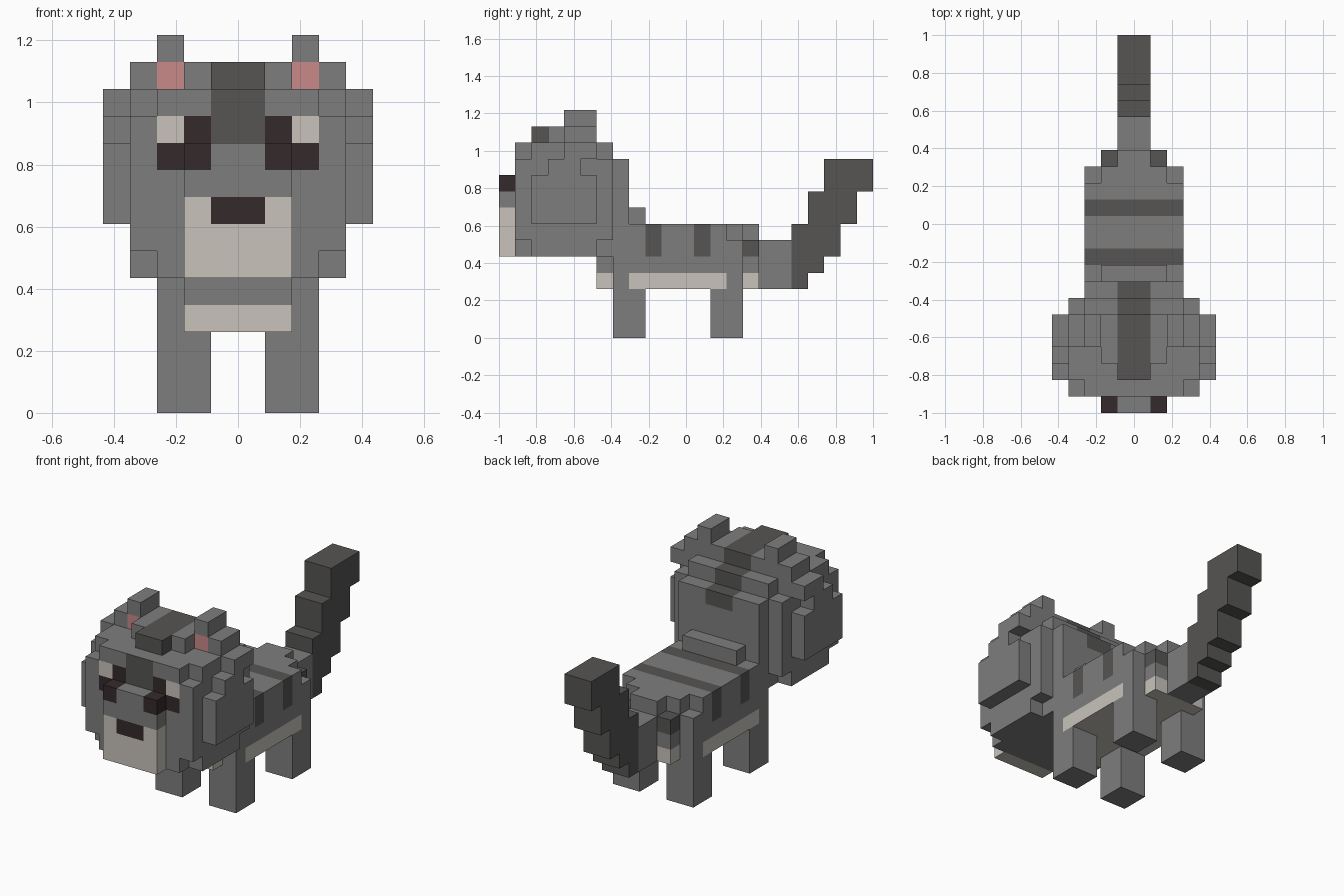
import bpy
import bmesh
from mathutils import Vector

cube = bpy.data.objects.get("Cube")
if cube:
    bpy.data.objects.remove(cube, do_unlink=True)

U = 2 / 23  # size of one block


def make_material(name, rgb):
    mat = bpy.data.materials.new(name)
    mat.use_nodes = True
    mat.diffuse_color = (*rgb, 1)
    mat.node_tree.nodes["Principled BSDF"].inputs["Base Color"].default_value = (*rgb, 1)
    return mat


GREY, CHARCOAL, CREAM, BLACK, PINK = range(5)
MATERIALS = [
    make_material("grey fur", (0.212, 0.208, 0.208)),
    make_material("charcoal fur", (0.092, 0.09, 0.087)),
    make_material("cream fur", (0.58, 0.55, 0.5)),
    make_material("dark brown", (0.036, 0.023, 0.025)),
    make_material("pink skin", (0.58, 0.25, 0.25)),
]
AXES = [Vector(v) for v in ((1, 0, 0), (0, 1, 0), (0, 0, 1))]


def blocks(name, boxes, rule, carve=()):
    """Skin a mirrored union of block ranges; rule(x, y, z, normal) picks the colour."""
    def cells(ranges):
        return {(s, y, z)
                for x0, x1, y0, y1, z0, z1 in ranges
                for x in range(x0, x1) for y in range(y0, y1) for z in range(z0, z1)
                for s in (x, -1 - x)}

    solid = cells(boxes) - cells(carve)
    bm = bmesh.new()
    for cell in solid:
        centre = Vector(cell) + Vector((0.5, 0.5, 0.5))
        for i in range(3):
            for side in (-1, 1):
                normal = AXES[i] * side
                if tuple(int(a + b) for a, b in zip(cell, normal)) in solid:
                    continue
                # One outward square for each exposed side
                mid = centre + normal / 2
                u, v = AXES[(i + 1) % 3] / 2, AXES[(i + 2) % 3] / 2 * side
                corners = (mid - u - v, mid + u - v, mid + u + v, mid - u + v)
                face = bm.faces.new([bm.verts.new(c) for c in corners])
                face.material_index = rule(abs(mid.x), mid.y, mid.z, normal)
    bmesh.ops.remove_doubles(bm, verts=bm.verts, dist=0.01)
    bmesh.ops.dissolve_limit(bm, angle_limit=0.01, verts=bm.verts, edges=bm.edges,
                             delimit={'MATERIAL'})
    for vert in bm.verts:
        vert.co = vert.co * U - Vector((0, 1, 0))
    mesh = bpy.data.meshes.new(name)
    bm.to_mesh(mesh)
    bm.free()
    for mat in MATERIALS:
        mesh.materials.append(mat)
    obj = bpy.data.objects.new(name, mesh)
    bpy.context.collection.objects.link(obj)
    return obj


def plain(colour):
    return lambda x, y, z, n: colour


# Head: face, eyes and the stripe running over the crown
def head_colour(x, y, z, n):
    if n.y < 0 and 9 < z < 11 and 1 < x < 3:
        return CREAM if x > 2 and z > 10 else BLACK
    if x <= 1 and z > 10 and not (n.z > 0 and y < 2):
        return CHARCOAL
    return GREY


blocks("head",
       [(0, 4, 1, 7, 5, 12), (0, 3, 7, 8, 5, 11),
        (0, 1, 2, 6, 12, 13), (1, 2, 3, 6, 12, 13)],
       head_colour,
       carve=[(3, 4, y, y + 1, z, z + 1) for y in (1, 6) for z in (5, 11)])


# Muzzle: cream snout, nose and the inner corners of the eyes
def muzzle_colour(x, y, z, n):
    if z > 9:
        return BLACK if x > 1 else GREY
    if n.y < 0 and x < 1 and 7 < z < 8:
        return BLACK
    return CREAM if z < 8 else GREY


blocks("muzzle", [(0, 2, 0, 1, 5, 10)], muzzle_colour)

# Cheeks: stepped side panels
blocks("cheeks",
       [(4, 5, 2, 6, 7, 10), (4, 5, 3, 5, 10, 11), (4, 5, 4, 6, 11, 12)],
       plain(GREY))

# Ears with pink fronts
blocks("ears",
       [(2, 4, 4, 6, 12, 13), (2, 3, 4, 6, 13, 14)],
       lambda x, y, z, n: PINK if n.y < 0 and x < 3 and z < 13 else GREY)


# Body: striped back, cream belly, chest and haunches
def body_colour(x, y, z, n):
    if y < 7 or y > 15:
        if z < 4:
            return CREAM
        return CHARCOAL if y > 15 and x >= 1 and 5 < z <= 6 else GREY
    if n.z < 0 or (x == 3 and z < 4 and 8 < y < 14):
        return CREAM
    if n.y == 0 and z > 5 and (9 < y < 10 or 12 < y < 13):
        return CHARCOAL
    return GREY


blocks("body",
       [(0, 2, 6, 7, 3, 5), (0, 3, 7, 15, 3, 7), (0, 2, 8, 9, 7, 8),
        (0, 2, 15, 16, 3, 6), (0, 1, 15, 16, 6, 7)],
       body_colour, carve=[(2, 3, 14, 15, 6, 7)])

# Legs
for name, y in (("front_legs", 7), ("back_legs", 13)):
    blocks(name, [(1, 3, y, y + 2, 0, 3)], plain(GREY))

# Tail: grey base, then a rising dark staircase
blocks("tail_base", [(0, 1, 16, 18, 3, 6)], plain(GREY))
steps = ((3, 7), (4, 9), (5, 11), (7, 11), (9, 11))
blocks("tail",
       [(0, 1, 18 + i, 19 + i, low, high) for i, (low, high) in enumerate(steps)],
       plain(CHARCOAL))
